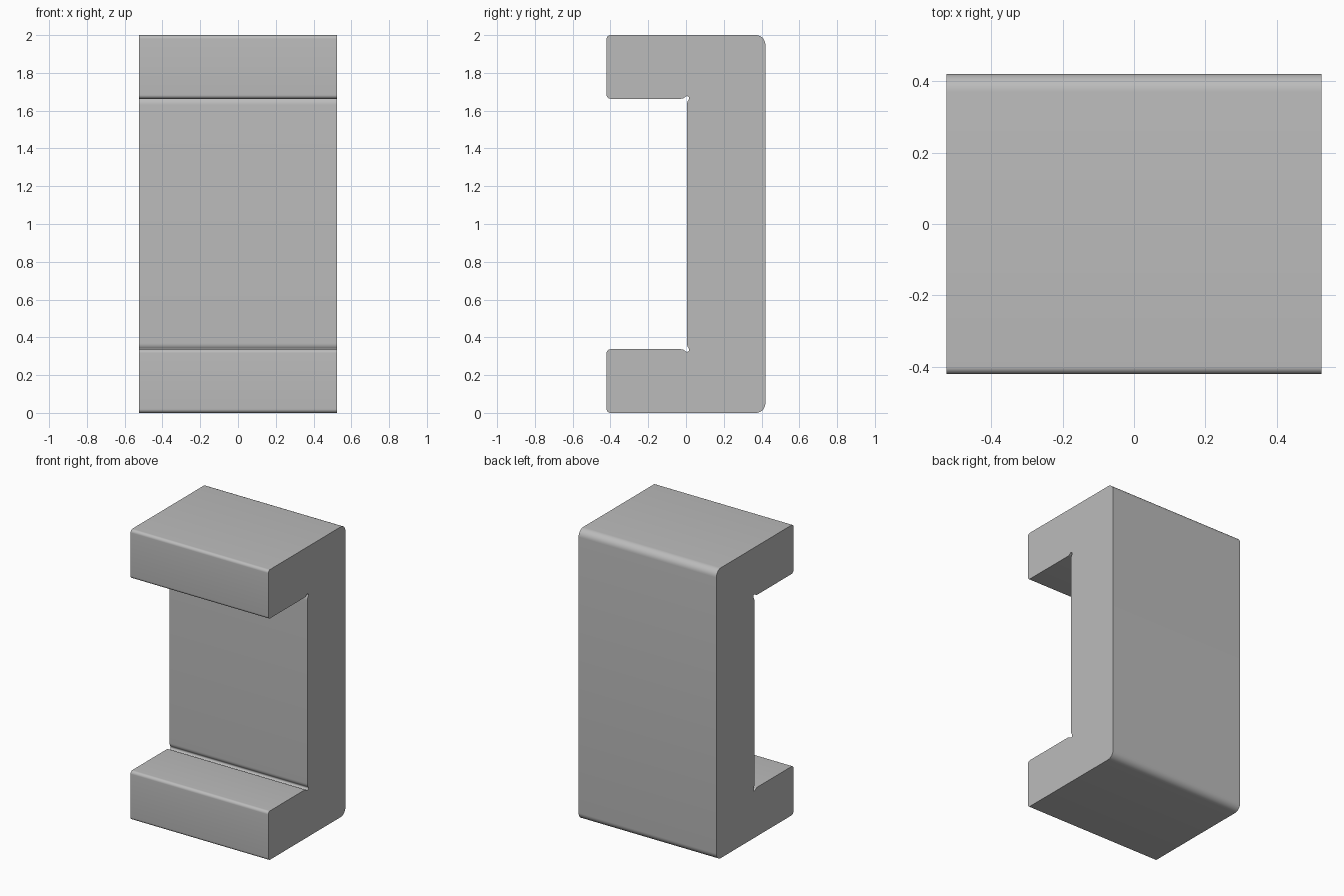
import bpy, bmesh, math
from mathutils import Vector

cube = bpy.data.objects.get("Cube")
if cube:
    bpy.data.objects.remove(cube, do_unlink=True)

HALF_WIDTH, DEPTH, MID = 0.525, 0.42, 1.0
WEB, ARM = 0.005, 0.337          # inner faces of the back web and lower arm


def arc(cy, cz, radius, start, end, steps=8):
    """Points of a circular arc in the side plane, angles in degrees."""
    angles = [math.radians(start + (end - start) * i / steps) for i in range(steps + 1)]
    return [(cy + radius * math.cos(a), cz + radius * math.sin(a)) for a in angles]


def blend(a, corner, b, steps=5):
    """Smooth curve from a to b, pulled towards the corner."""
    a, corner, b = Vector(a), Vector(corner), Vector(b)
    ts = [i / steps for i in range(steps + 1)]
    return [tuple(a * (1 - t) ** 2 + corner * 2 * t * (1 - t) + b * t * t) for t in ts]


# Lower half of the C-shaped side profile
relief = arc(WEB, ARM - 0.002, 0.012, 45, -135)
half = blend((WEB, 0.37), (WEB, 0.353), relief[0])
half += relief[1:]
half += blend(relief[-1], (-0.013, ARM), (-0.028, ARM))[1:]
half += arc(-DEPTH + 0.02, ARM - 0.02, 0.02, 90, 180)
half += arc(-DEPTH + 0.02, 0.02, 0.02, 180, 270)
half += arc(DEPTH - 0.05, 0.05, 0.05, 270, 360)

# Mirror it about mid height and extrude across the width
profile = half + [(y, 2 * MID - z) for y, z in reversed(half)]
bm = bmesh.new()
face = bm.faces.new([bm.verts.new((-HALF_WIDTH, y, z)) for y, z in profile])
side = bmesh.ops.extrude_face_region(bm, geom=[face])
moved = [g for g in side["geom"] if isinstance(g, bmesh.types.BMVert)]
bmesh.ops.translate(bm, verts=moved, vec=(2 * HALF_WIDTH, 0, 0))
bmesh.ops.recalc_face_normals(bm, faces=bm.faces)
mesh = bpy.data.meshes.new("channel_block")
bm.to_mesh(mesh)
bm.free()

block = bpy.data.objects.new("channel_block", mesh)
bpy.context.collection.objects.link(block)

# Plain grey
grey = bpy.data.materials.new("grey")
grey.use_nodes = True
colour = (0.5, 0.5, 0.5, 1)
grey.diffuse_color = colour
grey.node_tree.nodes["Principled BSDF"].inputs["Base Color"].default_value = colour
mesh.materials.append(grey)

bpy.context.view_layer.objects.active = block
block.select_set(True)
bpy.ops.object.shade_smooth_by_angle(angle=math.radians(35))
